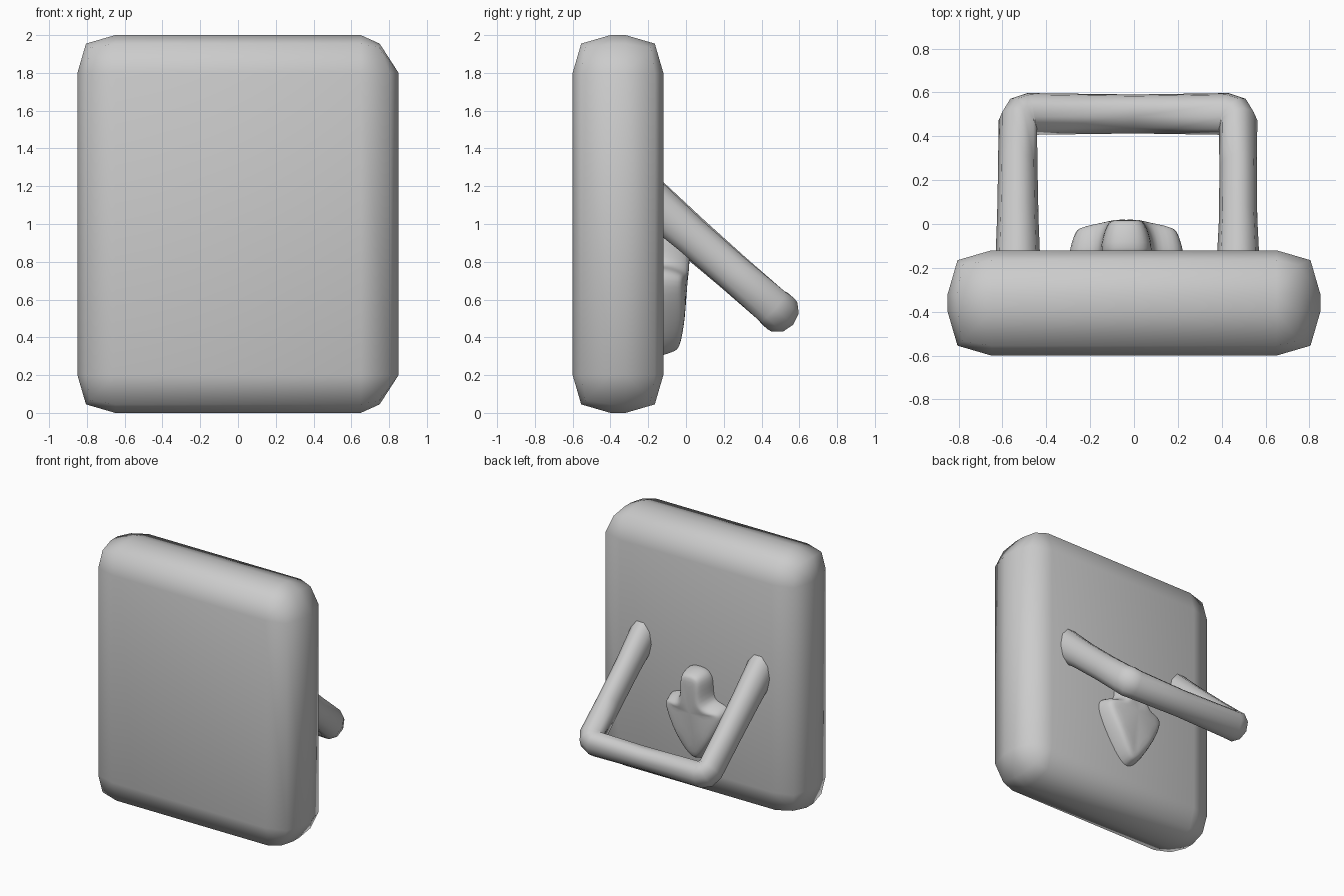
import bpy, bmesh, math

cube = bpy.data.objects.get("Cube")
if cube:
    bpy.data.objects.remove(cube, do_unlink=True)

grey = bpy.data.materials.new("plain_grey")
grey.use_nodes = True
grey.diffuse_color = (0.6, 0.6, 0.6, 1)
grey.node_tree.nodes["Principled BSDF"].inputs["Base Color"].default_value = (0.6, 0.6, 0.6, 1)


def add_object(name, data):
    data.materials.append(grey)
    obj = bpy.data.objects.new(name, data)
    bpy.context.scene.collection.objects.link(obj)
    return obj


def mesh_object(name, bm):
    bmesh.ops.recalc_face_normals(bm, faces=bm.faces)
    for face in bm.faces:
        face.smooth = True
    mesh = bpy.data.meshes.new(name)
    bm.to_mesh(mesh)
    bm.free()
    return add_object(name, mesh)


# Thick rounded slab, its corners cut a little deeper on the +x side
bm = bmesh.new()
bmesh.ops.create_cube(bm, size=1)
for v in bm.verts:
    v.co = (v.co.x * 1.7, v.co.y * 0.48 - 0.36, v.co.z * 2 + 1)
bmesh.ops.bevel(bm, geom=bm.edges[:], offset=0.2, segments=2, profile=0.6, affect='EDGES')
for v in bm.verts:
    if v.co.x > 0.7 and abs(v.co.z - 1) > 0.85:
        v.co.x = min(v.co.x, 0.75)
mesh_object("slab", bm)

# Slanted U-shaped handle: drawn flat, then tilted down from the slab
left, right, reach, cut = 0.475, -0.53, 0.93, 0.06
path = [(right, 0, 1.15), (right, 0.3, 1.05), (right, 0.6, 1), (right, reach - cut, 1),
        (right + 0.02, reach - 0.02, 1.05), (right + cut, reach, 1),
        (0, reach, 0.92),
        (left - cut, reach, 1), (left - 0.02, reach - 0.02, 1.05),
        (left, reach - cut, 1), (left, 0.6, 0.95), (left, 0.3, 0.97), (left, 0, 1.1)]
curve = bpy.data.curves.new("handle", 'CURVE')
curve.dimensions = '3D'
curve.bevel_depth = 0.09
curve.bevel_resolution = 3
curve.use_fill_caps = True
spline = curve.splines.new('POLY')
spline.points.add(len(path) - 1)
for point, (x, y, radius) in zip(spline.points, path):
    point.co = (x, y, 0, 1)
    point.radius = radius
spline.use_smooth = True
handle = add_object("handle", curve)
handle.location = (0, -0.2, 1.135)
handle.rotation_euler.x = -math.radians(41)
handle.scale.z = 1.2

# Domed arrow on the back, pointing down
half = [(0.07, 1.02), (0.125, 0.95), (0.11, 0.77), (0.23, 0.78),
        (0.29, 0.69), (0.17, 0.47), (0.05, 0.29)]
outline = half + [(-x, z) for x, z in reversed(half)]
bm = bmesh.new()
back = bm.faces.new([bm.verts.new((x, -0.2, z)) for x, z in outline])
ring = bmesh.ops.extrude_face_region(bm, geom=[back])["geom"]
front = [f for f in ring if isinstance(f, bmesh.types.BMFace)]


def set_depth(y):
    for v in front[0].verts:
        v.co.y = y


set_depth(-0.07)
bmesh.ops.inset_region(bm, faces=front, thickness=0.03, use_even_offset=True)
set_depth(0.01)
bmesh.ops.inset_region(bm, faces=front, thickness=0.03, use_even_offset=True)
set_depth(0.03)
for v in bm.verts:
    if v.co.y > -0.1:
        v.co.y -= 0.8 * v.co.x ** 2 + 0.8 * max(0, 0.6 - v.co.z) ** 2
    v.co.x -= 0.035
arrow = mesh_object("arrow", bm)
arrow.modifiers.new("rounding", 'SUBSURF').levels = 2
arrow.modifiers["rounding"].render_levels = 2
